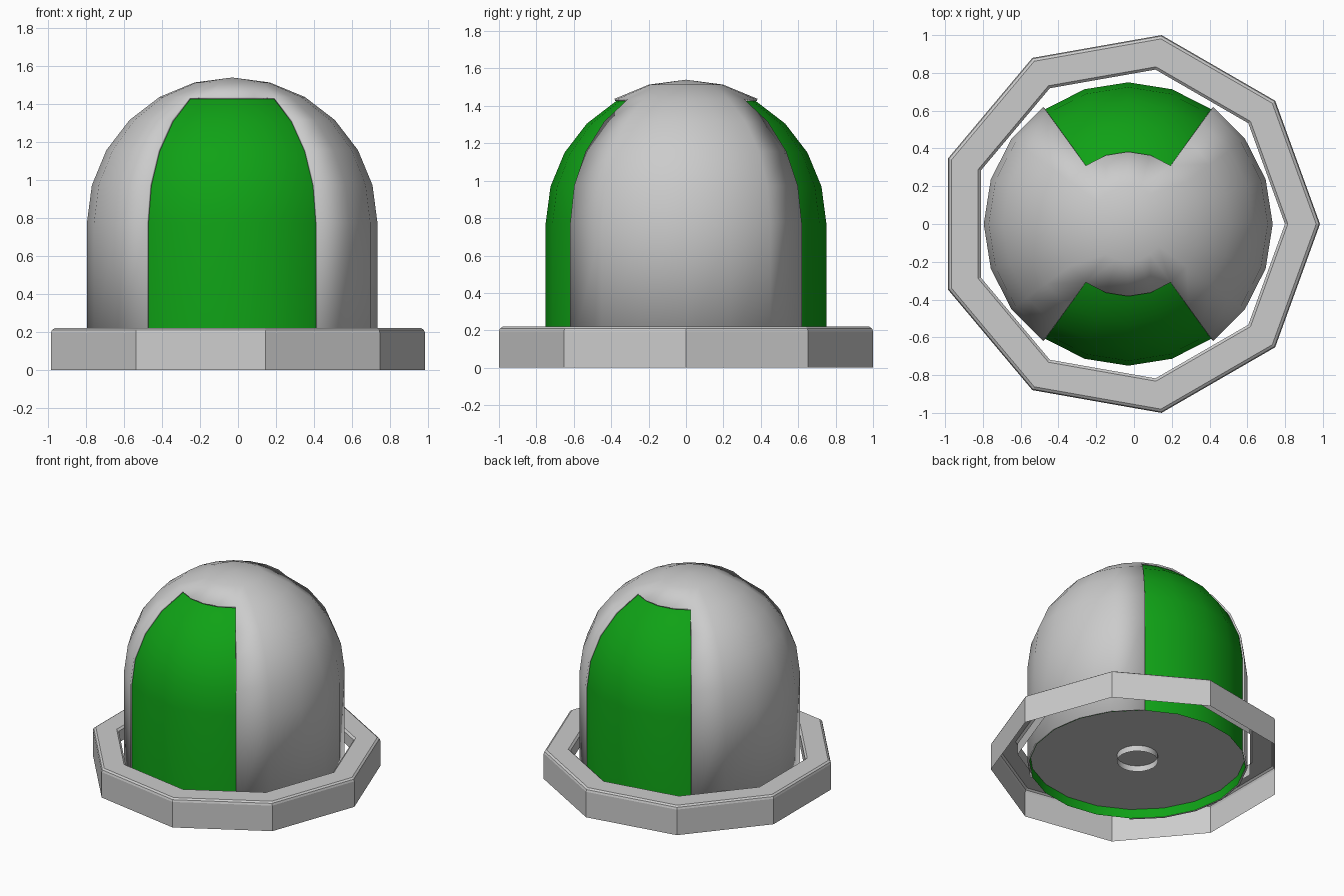
import bpy, bmesh
from math import sin, cos, radians, pi

if "Cube" in bpy.data.objects:
    bpy.data.objects.remove(bpy.data.objects["Cube"])

CX = -0.0306          # axis of revolution (nine-sided base is centred by its bounds)
SPRING = 0.775        # height where the dome starts to curve
BOTTOM = 0.04


def revolve(name, profile, segs, skip=None):
    """Spin an (r, z) profile round the axis; skip(i, angle) leaves a face out."""
    bm = bmesh.new()
    rows = []
    for r, z in profile:
        if r < 1e-5:
            rows.append([bm.verts.new((CX, 0, z))] * segs)
        else:
            rows.append([bm.verts.new((CX + r * cos(2 * pi * k / segs),
                                       r * sin(2 * pi * k / segs), z)) for k in range(segs)])
    for i in range(len(rows) - 1):
        for k in range(segs):
            if skip and skip(i, (k + 0.5) * 360 / segs):
                continue
            n = (k + 1) % segs
            loop = [rows[i][k], rows[i][n], rows[i + 1][n], rows[i + 1][k]]
            bm.faces.new(list(dict.fromkeys(loop)))
    loose = [v for v in bm.verts if not v.link_faces]
    bmesh.ops.delete(bm, geom=loose, context='VERTS')
    me = bpy.data.meshes.new(name)
    bm.to_mesh(me)
    bm.free()
    ob = bpy.data.objects.new(name, me)
    bpy.context.collection.objects.link(ob)
    return ob


def smooth(ob):
    bpy.ops.object.select_all(action='DESELECT')
    ob.select_set(True)
    bpy.context.view_layer.objects.active = ob
    bpy.ops.object.shade_smooth_by_angle(angle=radians(30))


def dome_profile(r):
    return [(r, BOTTOM)] + [(r * cos(radians(a)), SPRING + r * sin(radians(a)))
                            for a in range(0, 90, 15)] + [(0, SPRING + r)]


# Nine-sided base: outer wall, bevelled top flange, short inner lip, open below
revolve("base_ring", [(1.0154, 0), (1.0154, 0.195), (1.01, 0.21), (0.995, 0.22),
                      (0.845, 0.22), (0.83, 0.207), (0.83, 0.12)], 9)

# Green inner dome
green = bpy.data.materials.new("green")
green.diffuse_color = (0.005, 0.36, 0.008, 1)
green.use_nodes = True
green.node_tree.nodes["Principled BSDF"].inputs["Base Color"].default_value = green.diffuse_color
inner = revolve("inner_dome", dome_profile(0.75), 20)
inner.data.materials.append(green)
smooth(inner)


# Grey outer shell with a window at front and back, closed by the cap
def window(i, angle):
    return i < 5 and 54 < angle % 180 < 126


shell = revolve("outer_shell", dome_profile(0.765), 20, window)
mod = shell.modifiers.new("thickness", 'SOLIDIFY')
mod.thickness = 0.013
mod.offset = -1
smooth(shell)

# Recessed floor plate with a short round socket below
plate = revolve("floor_plate", [(0, 0.11), (0.143, 0.11), (0.749, 0.11)], 20)
socket = revolve("socket", [(0.143, 0.065), (0.143, 0.11)], 20)
smooth(socket)
